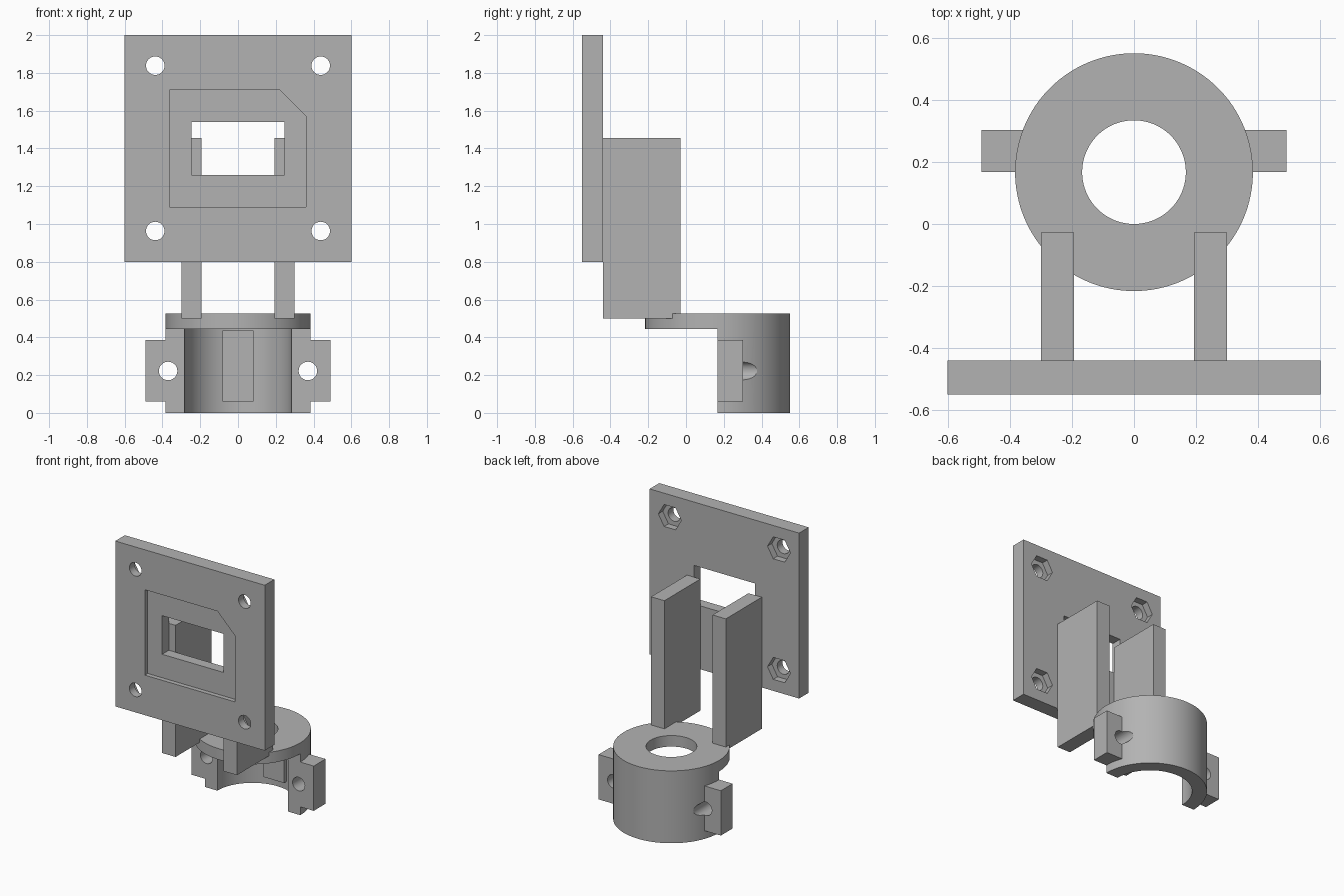
import bpy, bmesh, math
from mathutils import Vector

if "Cube" in bpy.data.objects:
    bpy.data.objects.remove(bpy.data.objects["Cube"], do_unlink=True)

grey = bpy.data.materials.new("plain grey")
grey.use_nodes = True
grey.diffuse_color = (0.45, 0.45, 0.45, 1)
grey.node_tree.nodes["Principled BSDF"].inputs["Base Color"].default_value = (0.45, 0.45, 0.45, 1)


def prism(name, outline, axis, lo, hi):
    """Extrude a 2D outline along y (outline in x, z) or z (outline in x, y)."""
    place = (lambda a, b: (a, lo, b)) if axis == "y" else (lambda a, b: (a, b, lo))
    step = Vector((0, hi - lo, 0)) if axis == "y" else Vector((0, 0, hi - lo))
    bm = bmesh.new()
    base = bm.faces.new([bm.verts.new(place(a, b)) for a, b in outline])
    top = bmesh.ops.extrude_face_region(bm, geom=[base], use_keep_orig=True)["geom"]
    bmesh.ops.translate(bm, vec=step, verts=[v for v in top if isinstance(v, bmesh.types.BMVert)])
    bmesh.ops.recalc_face_normals(bm, faces=bm.faces)
    mesh = bpy.data.meshes.new(name)
    bm.to_mesh(mesh)
    bm.free()
    mesh.materials.append(grey)
    obj = bpy.data.objects.new(name, mesh)
    bpy.context.collection.objects.link(obj)
    return obj


def rect(x0, x1, b0, b1):
    return [(x0, b0), (x1, b0), (x1, b1), (x0, b1)]


def circle(x, b, r, sides):
    turn = math.tau / sides
    return [(x + r * math.cos(i * turn), b + r * math.sin(i * turn)) for i in range(sides)]


def combine(target, tool, operation="DIFFERENCE"):
    mod = target.modifiers.new("combine", "BOOLEAN")
    mod.object, mod.operation, mod.solver = tool, operation, "EXACT"
    bpy.context.view_layer.objects.active = target
    bpy.ops.object.modifier_apply(modifier=mod.name)
    bpy.data.objects.remove(tool, do_unlink=True)


# Mounting plate with a stepped window and a clipped recess corner
FRONT, BACK = -0.55, -0.44
plate = prism("mounting_plate", rect(-0.6, 0.6, 0.8, 2.0), "y", FRONT, BACK)
recess = [(-0.363, 1.09), (0.36, 1.09), (0.36, 1.57), (0.22, 1.71), (-0.363, 1.71)]
combine(plate, prism("recess_cutter", recess, "y", FRONT - 0.1, FRONT + 0.033))
combine(plate, prism("window_cutter", rect(-0.247, 0.245, 1.26, 1.54), "y", FRONT - 0.1, BACK + 0.1))

# Corner screw holes with hexagonal nut pockets at the back
for x in (-0.438, 0.438):
    for z in (0.963, 1.838):
        combine(plate, prism("screw_cutter", circle(x, z, 0.049, 32), "y", FRONT - 0.1, BACK + 0.1))
        combine(plate, prism("nut_cutter", circle(x, z, 0.092, 6), "y", BACK - 0.05, BACK + 0.1))

# Two arms joining plate and collar
for name, side in (("left_arm", 1), ("right_arm", -1)):
    xs = sorted((side * 0.193, side * 0.3))
    prism(name, rect(*xs, BACK, -0.028), "z", 0.5, 1.455)

# Collar: full ring flange above a half shell that is open to the front
CY, FLANGE, TOP = 0.167, 0.445, 0.525
collar = prism("collar", circle(0, CY, 0.383, 128), "z", 0, TOP)
combine(collar, prism("bore_cutter", circle(0, CY, 0.283, 128), "z", -0.1, FLANGE))
combine(collar, prism("front_cutter", rect(-0.6, 0.6, -0.5, CY), "z", -0.1, FLANGE))
combine(collar, prism("hole_cutter", circle(0, CY, 0.167, 96), "z", 0.3, 0.7))

# Clamp ears with bolt holes
for side in (1, -1):
    xs = sorted((side * 0.33, side * 0.491))
    combine(collar, prism("ear", rect(*xs, CY, 0.302), "z", 0.06, 0.385), "UNION")
    combine(collar, prism("bolt_cutter", circle(side * 0.37, 0.222, 0.049, 32), "y", 0, 0.7))

# Flat pad on the inside of the shell
combine(collar, prism("pad", rect(-0.083, 0.083, 0.41, 0.48), "z", 0.06, 0.435), "UNION")

# Smooth round walls, keep edges sharp
for obj in (plate, collar):
    bpy.ops.object.select_all(action="DESELECT")
    obj.select_set(True)
    bpy.context.view_layer.objects.active = obj
    bpy.ops.object.shade_smooth_by_angle(angle=math.radians(30))
